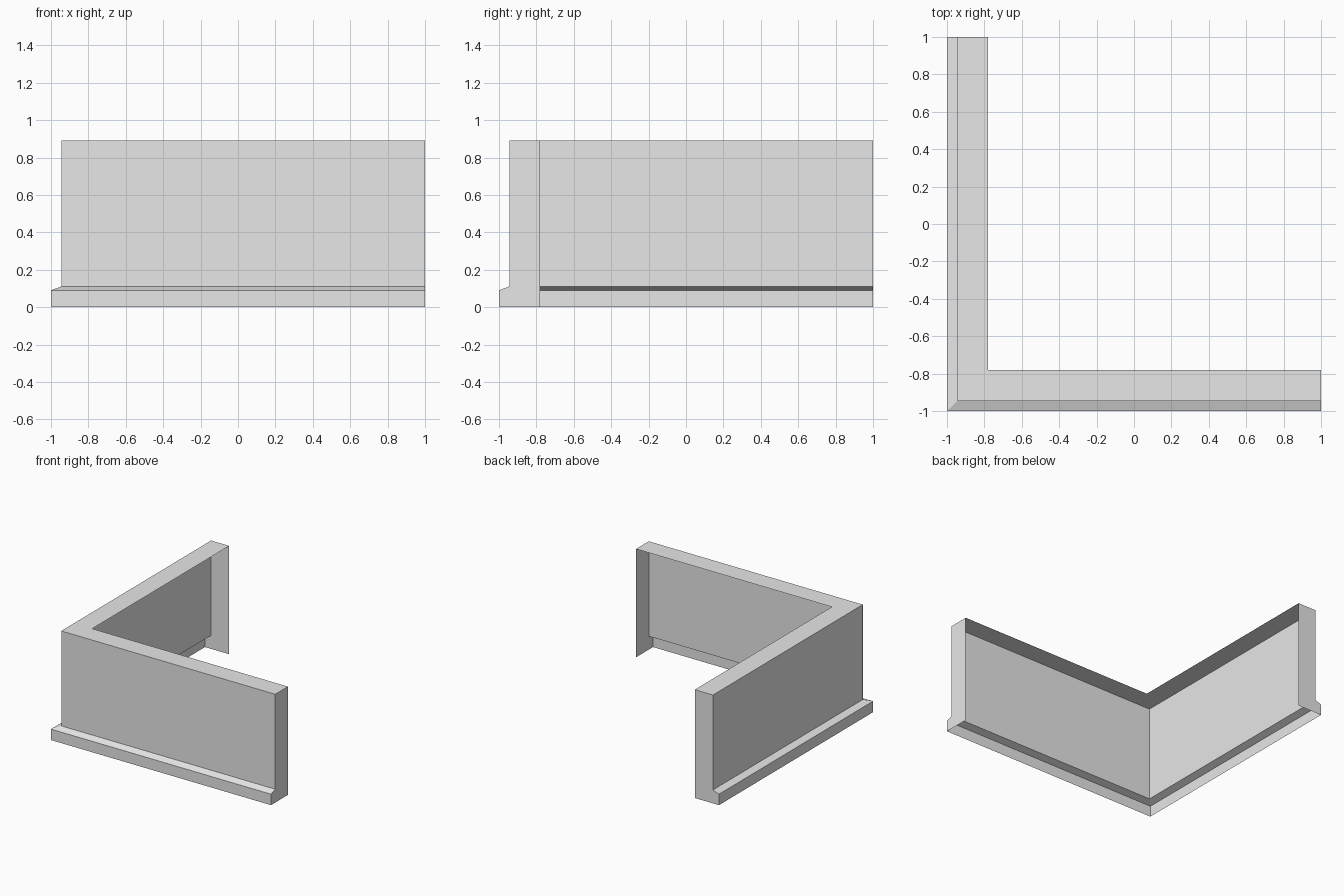
import bpy
import bmesh

cube = bpy.data.objects.get("Cube")
if cube:
    bpy.data.objects.remove(cube, do_unlink=True)

# Plain grey material
grey = bpy.data.materials.new("light_grey")
grey.use_nodes = True
colour = (0.8, 0.8, 0.8, 1)
grey.diffuse_color = colour
grey.node_tree.nodes["Principled BSDF"].inputs["Base Color"].default_value = colour

# Wall section as (inset from outer edge, height): plinth, sloped ledge, wall, top
THICKNESS = 0.22
section = [(0, 0), (0, 0.09), (0.055, 0.11), (0.055, 0.89), (THICKNESS, 0.89)]


def path_points(inset, z):
    """Free end of front wall, mitred corner, free end of side wall."""
    edge = -1 + inset
    return [(1, edge, z), (edge, edge, z), (edge, 1, z)]


# Sweep the section round the corner; the inner side and underside stay open
bm = bmesh.new()
rows = [[bm.verts.new(p) for p in path_points(d, z)] for d, z in section]
for low, high in zip(rows, rows[1:]):
    for i in range(2):
        bm.faces.new((high[i], high[i + 1], low[i + 1], low[i]))

# End caps close the two free ends down to the ground
foot = [bm.verts.new(p) for p in path_points(THICKNESS, 0)]
bm.faces.new([row[0] for row in reversed(rows + [foot])])
bm.faces.new([row[2] for row in rows + [foot]])
bm.verts.remove(foot[1])

mesh = bpy.data.meshes.new("corner_wall")
bm.to_mesh(mesh)
bm.free()
mesh.materials.append(grey)
wall = bpy.data.objects.new("corner_wall", mesh)
bpy.context.collection.objects.link(wall)
